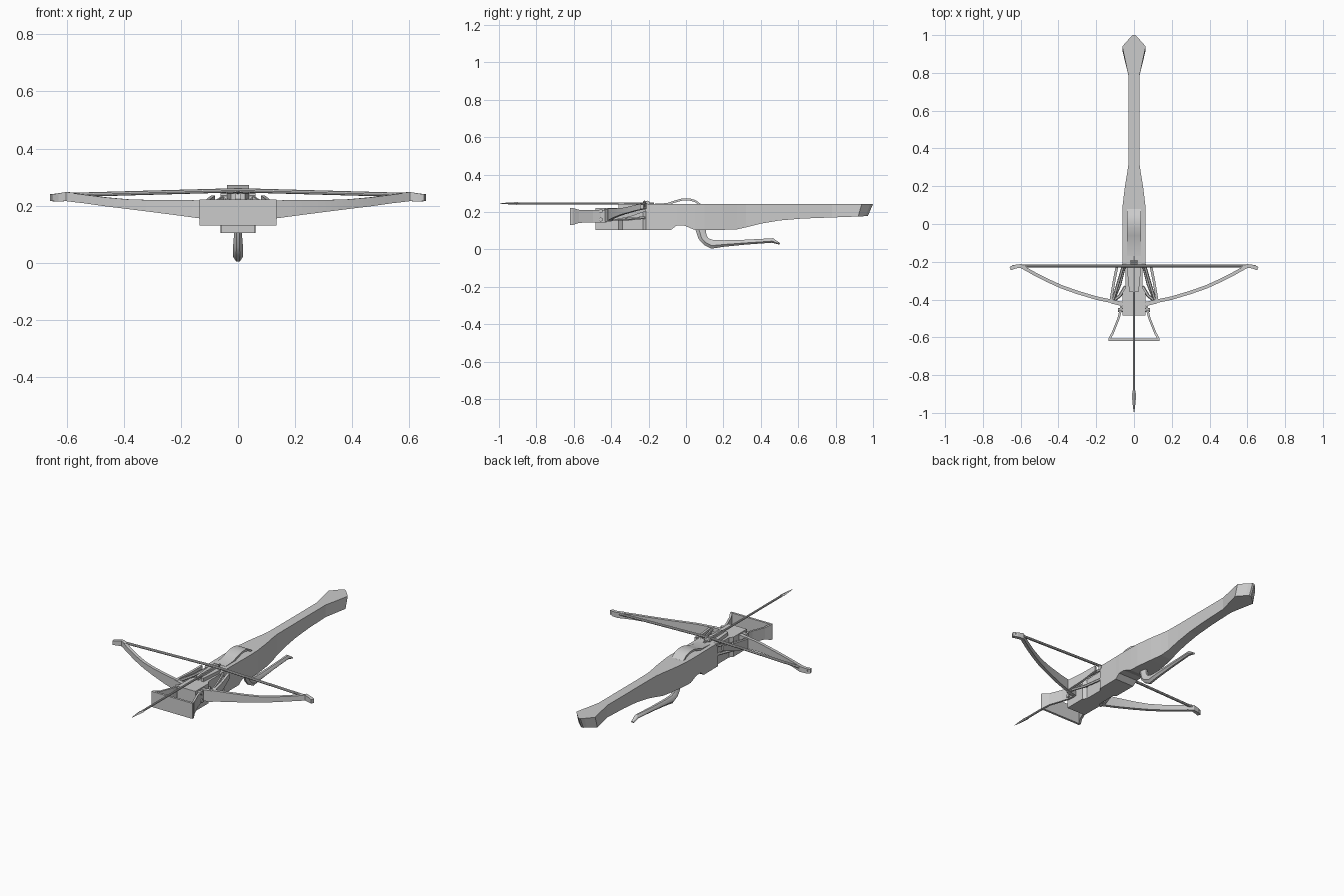
import bpy, bmesh, math
from mathutils import Vector

cube = bpy.data.objects.get("Cube")
if cube:
    bpy.data.objects.remove(cube, do_unlink=True)

grey = bpy.data.materials.new("plain_grey")
grey.use_nodes = True
GREY = (0.6, 0.6, 0.6, 1)
grey.diffuse_color = GREY
grey.node_tree.nodes["Principled BSDF"].inputs["Base Color"].default_value = GREY


def loft(name, rings, smooth=False, mirror=False, closed=False):
    """Skin a list of equal-length point rings."""
    bm = bmesh.new()
    rows = [[bm.verts.new(p) for p in ring] for ring in rings]
    n = len(rows[0])
    pairs = list(zip(rows, rows[1:]))
    if closed:
        pairs.append((rows[-1], rows[0]))
    else:
        bm.faces.new(rows[0])
        bm.faces.new(rows[-1])
    for a, b in pairs:
        for i in range(n):
            j = (i + 1) % n
            bm.faces.new((a[i], a[j], b[j], b[i]))
    bmesh.ops.recalc_face_normals(bm, faces=bm.faces)
    mesh = bpy.data.meshes.new(name)
    bm.to_mesh(mesh)
    bm.free()
    ob = bpy.data.objects.new(name, mesh)
    bpy.context.collection.objects.link(ob)
    mesh.materials.append(grey)
    if mirror:
        ob.modifiers.new("mirror", 'MIRROR')
    if smooth:
        bpy.ops.object.select_all(action='DESELECT')
        ob.select_set(True)
        bpy.context.view_layer.objects.active = ob
        bpy.ops.object.shade_smooth_by_angle(angle=math.radians(35))
    return ob


def rod(name, points, radii, sides=8, mirror=False, flat=1.0):
    """Round bar through points; flat squashes its height."""
    pts = [Vector(p) for p in points]
    rings = []
    for k, p in enumerate(pts):
        d = (pts[min(k + 1, len(pts) - 1)] - pts[max(k - 1, 0)]).normalized()
        side = d.cross(Vector((0, 0, 1))).normalized()
        up = side.cross(d)
        r = radii[k] if isinstance(radii, list) else radii
        rings.append([p + side * r * math.cos(t) + up * r * flat * math.sin(t)
                      for t in (math.tau * i / sides for i in range(sides))])
    return loft(name, rings, True, mirror)


def band(name, stations, thick, mirror=False, smooth=False):
    """Upright strip: stations are x, y, bottom, top."""
    rings = []
    for k, (x, y, lo, hi) in enumerate(stations):
        a, b = stations[max(k - 1, 0)], stations[min(k + 1, len(stations) - 1)]
        d = Vector((b[0] - a[0], b[1] - a[1])).normalized()
        ox, oy = -d.y * thick / 2, d.x * thick / 2
        rings.append([(x + ox, y + oy, lo), (x - ox, y - oy, lo),
                      (x - ox, y - oy, hi), (x + ox, y + oy, hi)])
    return loft(name, rings, smooth, mirror)


# Stock: y, half width, bottom, top, backward lean of the bottom edge
stock = [
    (-.485, .060, .105, .222, 0), (-.36, .060, .105, .222, 0),
    (-.34, .045, .105, .222, 0), (-.23, .045, .105, .225, 0),
    (-.215, .060, .105, .243, 0), (-.08, .061, .105, .243, 0),
    (-.05, .062, .128, .243, 0), (-.01, .062, .128, .243, 0),
    (.045, .062, .105, .243, 0), (.10, .060, .105, .243, 0),
    (.20, .048, .105, .243, 0), (.27, .036, .107, .243, 0),
    (.32, .029, .118, .243, 0), (.40, .028, .138, .243, 0),
    (.50, .028, .155, .243, 0), (.62, .028, .165, .243, 0),
    (.78, .028, .171, .243, 0), (.94, .062, .176, .243, .02),
    (.985, .022, .178, .243, .025), (1.0, .006, .178, .243, .028),
]
loft("stock", [[(-w, y - lean, lo), (w, y - lean, lo), (w, y, hi), (-w, y, hi)]
               for y, w, lo, hi, lean in stock])

# Raised rail under the bolt
for s in (-1, 1):
    loft("bolt_rail", [[(s * .008, y, .215), (s * w, y, .215),
                        (s * w, y, .243), (s * .008, y, .243)]
                       for y, w in ((-.36, .025), (-.21, .04))])

# Curved cover over the lock
arc = [(-.17, .244), (-.10, .248), (-.06, .262), (-.02, .273),
       (.02, .273), (.05, .264), (.08, .243)]
loft("lock_cover", [[(-.038, y, z - .012), (.038, y, z - .012),
                     (.038, y, z), (-.038, y, z)] for y, z in arc], True)

# Trigger lever: y and z of lower and upper edge, half width
lever = [((.05, .108), (.105, .108), .013), ((.068, .055), (.11, .075), .017),
         ((.095, .025), (.122, .058), .018), ((.135, .004), (.145, .051), .017),
         ((.20, .014), (.20, .049), .017), ((.32, .026), (.32, .052), .015),
         ((.46, .036), (.465, .06), .013), ((.50, .026), (.503, .034), .010)]
rings = []
for (y0, z0), (y1, z1), w in lever:
    ring = []
    for t, f in ((0, -.35), (0, .35), (.35, 1), (.8, .8), (1, .4),
                 (1, -.4), (.8, -.8), (.35, -1)):
        ring.append((f * w, y0 + (y1 - y0) * t, z0 + (z1 - z0) * t))
    rings.append(ring)
loft("trigger_lever", rings, True)

# Bow limbs, tips and the string
limb = [(.105, -.412, .152, .218), (.20, -.392, .165, .22),
        (.30, -.362, .178, .22), (.38, -.334, .188, .222),
        (.46, -.298, .198, .229), (.53, -.262, .208, .238),
        (.59, -.228, .215, .246)]
band("bow_limb", limb, .018, True, True)
band("limb_tip", [(.57, -.238, .213, .245), (.60, -.222, .216, .248),
                  (.63, -.226, .215, .243), (.655, -.236, .216, .240)], .02, True)
rod("bow_string", [(-.645, -.226, .232), (-.58, -.222, .238), (0, -.222, .254),
                   (.58, -.222, .238), (.645, -.226, .232)], .0075)

# Brackets and braces holding the limbs to the stock
band("limb_bracket", [(.122, -.40, .155, .215), (.105, -.30, .175, .222),
                      (.088, -.215, .205, .235)], .014, True)
rod("upper_brace", [(.055, -.215, .225), (.08, -.30, .21), (.11, -.40, .205)],
    .008, 6, True)
rod("lower_brace", [(.05, -.22, .17), (.075, -.32, .162), (.11, -.405, .16)],
    .008, 6, True)
rod("cross_brace", [(.045, -.33, .18), (.075, -.38, .185), (.115, -.41, .19)],
    .009, 6, True)
band("limb_root", [(.055, -.425, .15, .215), (.12, -.41, .15, .217)], .022, True)
rod("bracket_pin", [(.04, -.212, .235), (.062, -.212, .235)], .012, 8, True)
for z in (.16, .205):
    rod("stirrup_pin", [(.05, -.455, z), (.086, -.455, z)], .011, 8, True)

# Foot stirrup
band("stirrup_side", [(.068, -.425, .145, .212), (.07, -.455, .145, .212),
                      (.082, -.50, .145, .212), (.112, -.575, .142, .212),
                      (.13, -.61, .13, .222)], .012, True)
band("stirrup_front", [(-.134, -.613, .13, .222), (.134, -.613, .13, .222)], .013)

# Bolt with its head and vanes
rod("bolt_shaft", [(0, -.92, .246), (0, -.17, .246)], .006)
rod("bolt_head", [(0, -1.0, .246), (0, -.975, .246), (0, -.905, .246),
                  (0, -.88, .246)], [.0005, .005, .012, .006], 4, flat=.6)
for s in (-1, 1):
    loft("bolt_vane", [[(0, y, .245), (s * w, y, .245), (s * w, y, .247), (0, y, .247)]
                       for y, w in ((-.36, .007), (-.33, .013), (-.19, .013))])
rod("string_catch", [(-.018, -.205, .25), (.018, -.205, .25)], .011)
